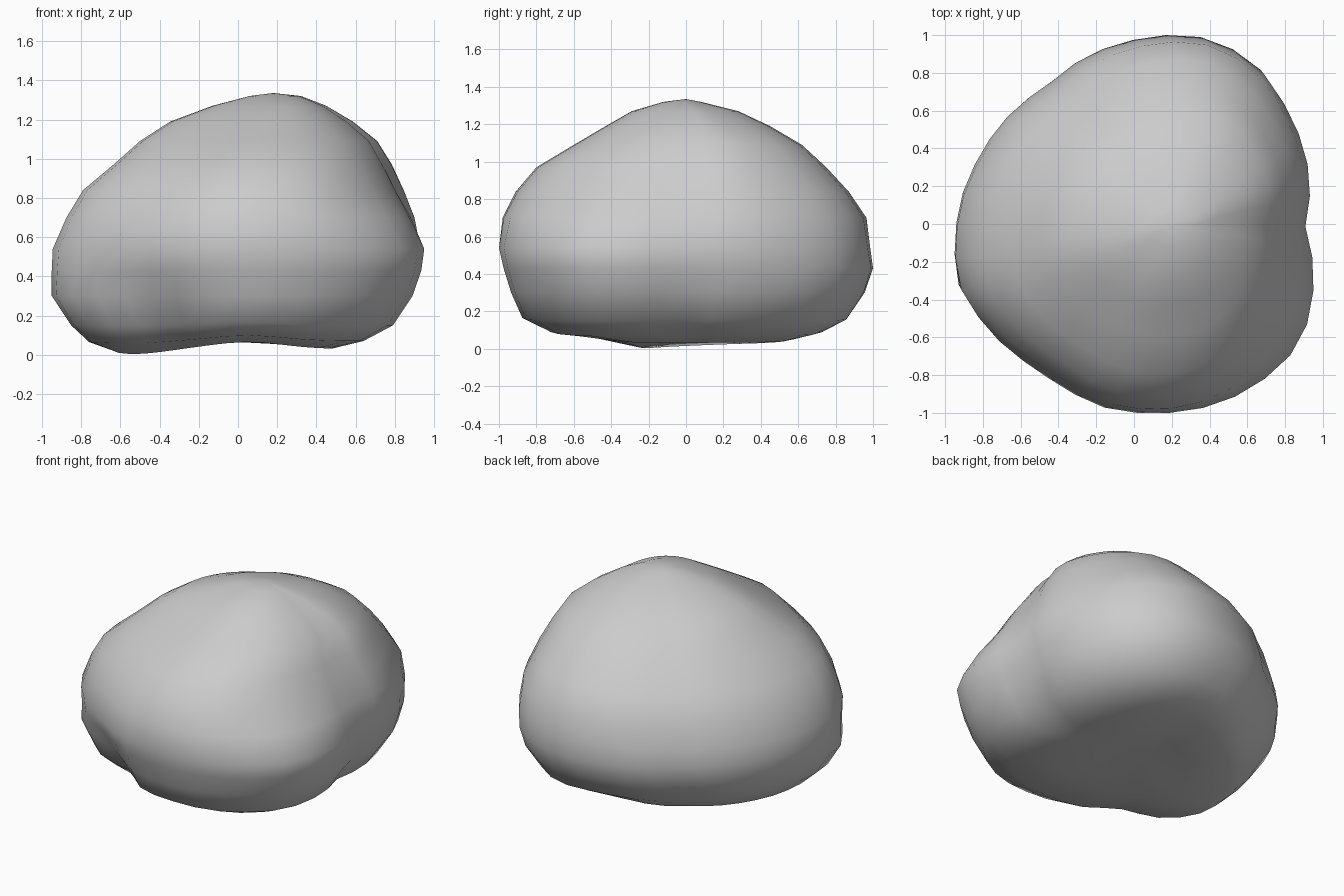
import bpy, bmesh
from math import sin, cos, pi, atan2, exp, hypot, radians

if "Cube" in bpy.data.objects:
    bpy.data.objects.remove(bpy.data.objects["Cube"])

SEG = 36

# Widest outline seen from above
outline = [(.92, .24), (.90, 0), (.95, -.37), (.93, -.5), (.85, -.67), (.74, -.78), (.48, -.93),
           (.08, -.99), (-.14, -.97), (-.36, -.87), (-.52, -.76), (-.8, -.52), (-.94, -.3),
           (-.95, -.03), (-.9, .2), (-.82, .36), (-.46, .73), (-.28, .87), (.03, .98),
           (.28, 1), (.43, .97), (.65, .84), (.8, .62)]
polar = sorted((atan2(y, x), hypot(x, y)) for x, y in outline)
polar = [(polar[-1][0] - 2 * pi, polar[-1][1])] + polar + [(polar[0][0] + 2 * pi, polar[0][1])]

# Height, then left, right, front and back limits
levels = [(.03, -.62, .48, -.44, .60), (.07, -.76, .64, -.74, .73), (.15, -.85, .79, -.875, .86),
          (.30, -.95, .89, -.935, .955), (.43, -.95, .935, -.975, 1.0), (.54, -.945, .95, -1.0, .985),
          (.70, -.875, .90, -.98, .965), (.84, -.79, .845, -.91, .87), (.97, -.635, .785, -.80, .75),
          (1.09, -.50, .71, -.60, .62), (1.19, -.345, .585, -.43, .45), (1.27, -.13, .45, -.29, .28),
          (1.32, .06, .32, -.12, .08)]


def radius(a):
    for (a0, r0), (a1, r1) in zip(polar, polar[1:]):
        if a0 <= a <= a1:
            return r0 + (r1 - r0) * (a - a0) / (a1 - a0)


def bump(a, centre, width):
    d = (a - radians(centre) + pi) % (2 * pi) - pi
    return exp(-(d / radians(width)) ** 2)


def section(z, x0, x1, y0, y1):
    pts = []
    high = min(1, max(0, (z - .5) / .4))
    low = min(1, max(0, (.5 - z) / .3))
    for i in range(SEG):
        a = -pi + 2 * pi * i / SEG
        r = radius(a)
        r *= 1 - .20 * high * bump(a, -30, 35)    # valley on the upper front right
        r *= 1 - .12 * low * bump(a, -118, 18)    # hollow under the front
        r *= 1 + .04 * (low - high) * bump(a, 45, 25)           # back right flank
        r *= 1 + .04 * (low + .6 * high) * bump(a, -150, 20)    # front left flank
        pts.append((r * cos(a), r * sin(a)))
    xs, ys = [p[0] for p in pts], [p[1] for p in pts]
    fx = lambda v: x0 + (x1 - x0) * (v - min(xs)) / (max(xs) - min(xs))
    fy = lambda v: y0 + (y1 - y0) * (v - min(ys)) / (max(ys) - min(ys))
    return [(fx(x), fy(y)) for x, y in pts]


# Underside: arch across the middle, low foot on the left
def settle(x, y, z):
    near = max(0, 1 - z / .25)
    arch = .04 * exp(-((x - .05) / .25) ** 2)
    foot = -.03 * exp(-((x + .52) / .2) ** 2 - ((y + .2) / .35) ** 2)
    return max(0, z + near * (arch + foot))


# Boulder body: stacked sections closed by a pole above and below
bm = bmesh.new()
rings = [[bm.verts.new((x, y, settle(x, y, lv[0]))) for x, y in section(*lv)] for lv in levels]
inner = [bm.verts.new((x * .5 - .04, y * .5, settle(x * .5, y * .5, .035)))
         for x, y in section(*levels[0])]
rings.insert(0, inner)
for lo, hi in zip(rings, rings[1:]):
    for i in range(SEG):
        j = (i + 1) % SEG
        bm.faces.new((lo[i], lo[j], hi[j], hi[i]))
top = bm.verts.new((.18, 0, 1.335))
base = bm.verts.new((-.06, .03, .068))
for i in range(SEG):
    j = (i + 1) % SEG
    bm.faces.new((rings[-1][i], rings[-1][j], top))
    bm.faces.new((rings[0][j], rings[0][i], base))

# Soften creases, keeping the outer limits
bmesh.ops.recalc_face_normals(bm, faces=bm.faces)
for f in bm.faces:
    f.smooth = True
mesh = bpy.data.meshes.new("boulder")
bm.to_mesh(mesh)
bm.free()
boulder = bpy.data.objects.new("boulder", mesh)
bpy.context.collection.objects.link(boulder)
